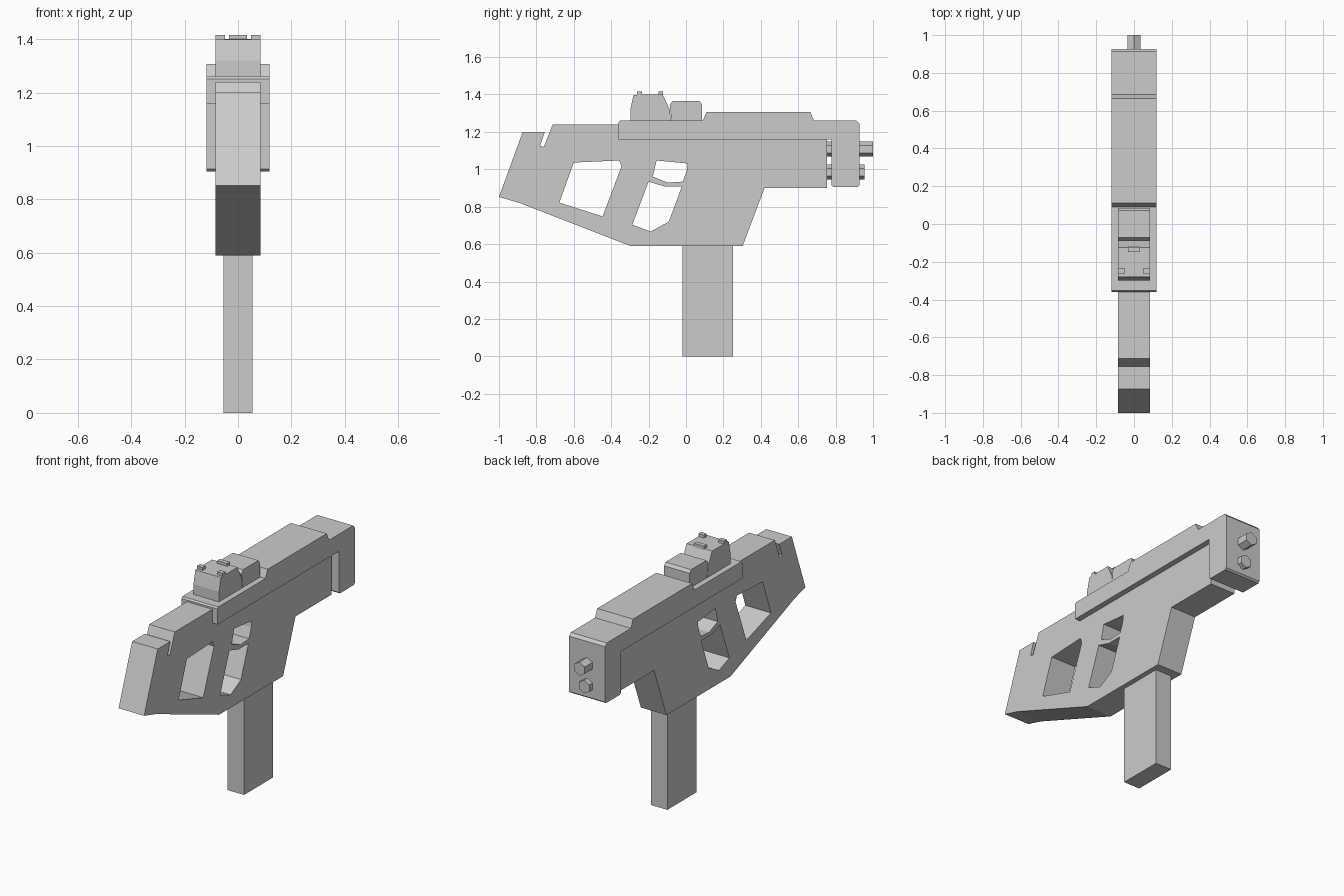
import bpy
from math import radians

if "Cube" in bpy.data.objects:
    bpy.data.objects.remove(bpy.data.objects["Cube"])


def profile(name, half_width, *loops):
    """Side profile in (y, z), extruded both ways along x; further loops are holes."""
    cu = bpy.data.curves.new(name, 'CURVE')
    cu.dimensions = '2D'
    cu.fill_mode = 'BOTH'
    cu.extrude = half_width
    for pts in loops:
        sp = cu.splines.new('POLY')
        sp.points.add(len(pts) - 1)
        for p, (y, z) in zip(sp.points, pts):
            p.co = (y, z, 0, 1)
        sp.use_cyclic_u = True
        sp.use_smooth = False
    ob = bpy.data.objects.new(name, cu)
    ob.rotation_euler = (radians(90), 0, radians(90))
    bpy.context.collection.objects.link(ob)
    bpy.ops.object.select_all(action='DESELECT')
    ob.select_set(True)
    bpy.context.view_layer.objects.active = ob
    bpy.ops.object.convert(target='MESH')
    return bpy.context.object


def box(name, lo, hi):
    bpy.ops.mesh.primitive_cube_add(size=1, location=[(a + b) / 2 for a, b in zip(lo, hi)])
    ob = bpy.context.object
    ob.name = name
    ob.scale = [b - a for a, b in zip(lo, hi)]
    return ob


def hex_rod(name, z, y0, y1):
    bpy.ops.mesh.primitive_cylinder_add(vertices=6, radius=0.04, depth=y1 - y0,
                                        location=(0, (y0 + y1) / 2, z),
                                        rotation=(radians(90), 0, 0))
    bpy.context.object.name = name


# Frame with stock, grip and trigger openings
outline = [(-1, 0.852), (-0.873, 1.2), (-0.755, 1.2), (-0.78, 1.126), (-0.76, 1.12),
           (-0.713, 1.24), (0.755, 1.24), (0.755, 0.9), (0.42, 0.9), (0.303, 0.59),
           (-0.298, 0.59), (-0.89, 0.82)]
stock_hole = [(-0.6, 1.036), (-0.357, 1.047), (-0.345, 1.015), (-0.446, 0.748), (-0.677, 0.822)]
trigger_hole = [(-0.157, 1.047), (0.009, 1.031), (0.004, 0.993), (-0.017, 0.934),
                (-0.098, 0.929), (-0.178, 0.961)]
grip_hole = [(-0.2, 0.934), (-0.114, 0.908), (-0.022, 0.908), (-0.092, 0.72),
             (-0.189, 0.667), (-0.287, 0.704)]
profile("frame", 0.084, outline, stock_hole, trigger_hole, grip_hole)

# Wide upper cover running into the front block
profile("upper_cover", 0.118, [
    (-0.36, 1.158), (-0.36, 1.25), (-0.353, 1.26), (0.09, 1.26), (0.11, 1.307),
    (0.665, 1.307), (0.685, 1.26), (0.912, 1.26), (0.927, 1.243), (0.927, 0.914),
    (0.917, 0.905), (0.788, 0.905), (0.778, 0.914), (0.778, 1.158)])

# Hexagonal rods through the front block
hex_rod("upper_rod", 1.108, 0.74, 1.0)
hex_rod("lower_rod", 0.985, 0.74, 0.955)

# Lower box
box("magazine", (-0.054, -0.02, 0), (0.054, 0.252, 0.6))

# Top sight: rear and front housings
profile("sight_rear", 0.084, [(-0.298, 1.25), (-0.298, 1.32), (-0.28, 1.398), (-0.125, 1.4),
                              (-0.087, 1.32), (-0.08, 1.25)])
profile("sight_front", 0.084, [(-0.076, 1.25), (-0.087, 1.345), (-0.072, 1.365),
                               (0.072, 1.365), (0.085, 1.348), (0.085, 1.25)])

# Small sight posts
for side, cx in (("left", -0.066), ("right", 0.066)):
    box("rear_post_" + side, (cx - 0.018, -0.263, 1.39), (cx + 0.018, -0.236, 1.416))
box("front_post", (-0.033, -0.148, 1.39), (0.033, -0.122, 1.416))
